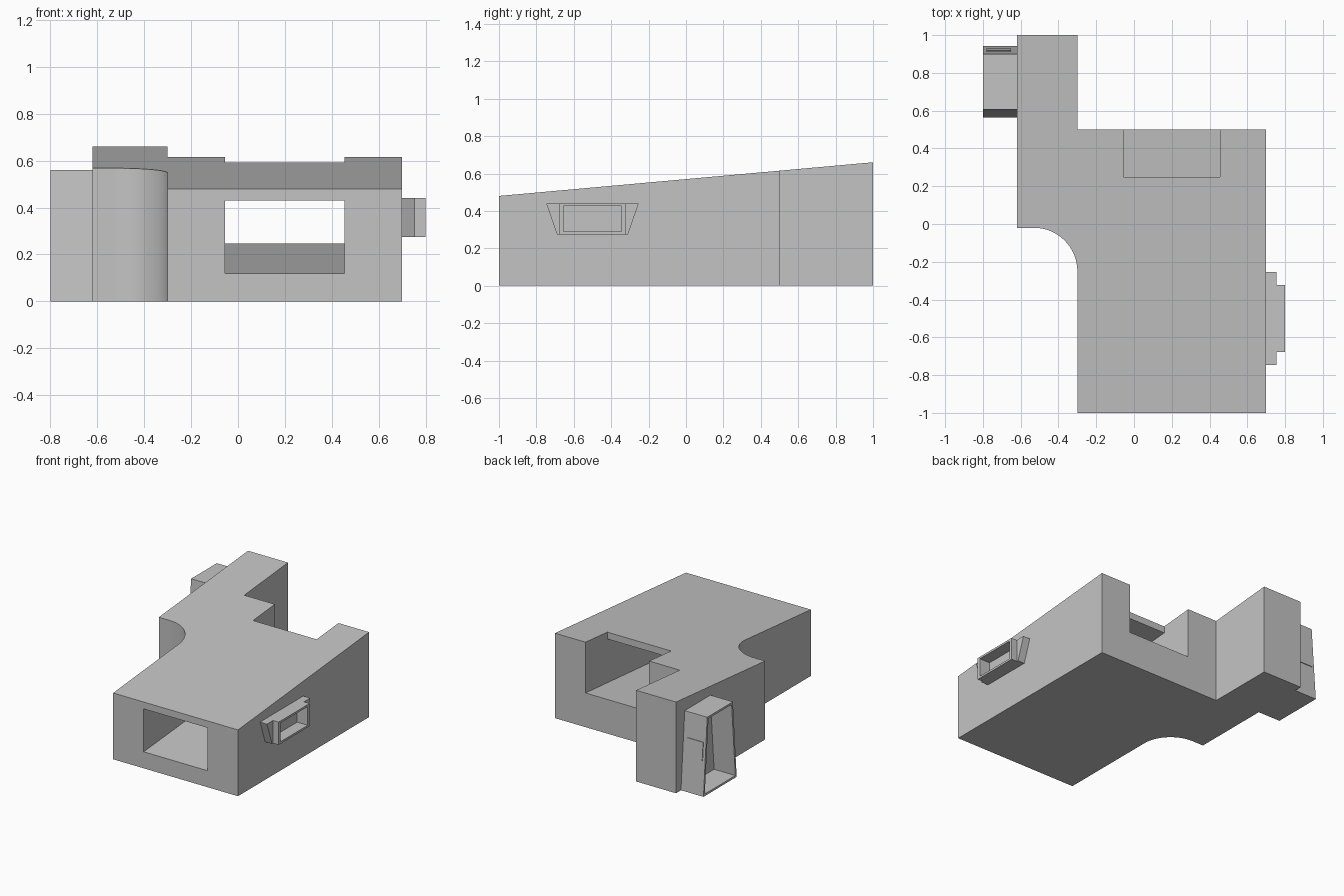
import bpy, bmesh, math
from mathutils import Vector

if "Cube" in bpy.data.objects:
    bpy.data.objects.remove(bpy.data.objects["Cube"], do_unlink=True)

grey = bpy.data.materials.new("plain grey")
grey.use_nodes = True
colour = (0.55, 0.55, 0.55, 1)
grey.diffuse_color = colour
grey.node_tree.nodes["Principled BSDF"].inputs["Base Color"].default_value = colour


def prism(name, profile, axis, low, high):
    """Extrude a 2D profile along x (profile in y, z) or z (profile in x, y)."""
    def place(p, t):
        return Vector((t, *p)) if axis == "x" else Vector((*p, t))
    bm = bmesh.new()
    face = bm.faces.new([bm.verts.new(place(p, low)) for p in profile])
    result = bmesh.ops.extrude_face_region(bm, geom=[face])
    shift = place((0, 0), high - low)
    for item in result["geom"]:
        if isinstance(item, bmesh.types.BMVert):
            item.co += shift
    bmesh.ops.recalc_face_normals(bm, faces=bm.faces)
    mesh = bpy.data.meshes.new(name)
    bm.to_mesh(mesh)
    bm.free()
    mesh.materials.append(grey)
    obj = bpy.data.objects.new(name, mesh)
    bpy.context.collection.objects.link(obj)
    return obj


def activate(obj):
    bpy.ops.object.select_all(action="DESELECT")
    obj.select_set(True)
    bpy.context.view_layer.objects.active = obj


def cut(obj, cutter):
    """Subtract the cutter from the object and discard it."""
    cutter.hide_render = True
    mod = obj.modifiers.new("cut", "BOOLEAN")
    mod.operation = "DIFFERENCE"
    mod.solver = "EXACT"
    mod.object = cutter
    activate(obj)
    bpy.ops.object.modifier_apply(modifier=mod.name)
    bpy.data.objects.remove(cutter, do_unlink=True)


def trapezoid(centre, bottom, top, z0, z1):
    """Symmetric y-z profile from half widths at the bottom and top."""
    return [(centre - bottom, z0), (centre + bottom, z0),
            (centre + top, z1), (centre - top, z1)]


# Body: plan outline with a rounded inner corner and a sloping top
radius = 0.23
arc = [(-0.53 + radius * math.sin(a), -0.25 + radius * math.cos(a))
       for a in (math.pi / 2 * i / 24 for i in range(25))]
outline = arc + [(-0.3, -1), (0.7, -1), (0.7, 0.5), (-0.3, 0.5),
                 (-0.3, 1), (-0.62, 1), (-0.62, -0.02)]
body = prism("body", outline, "z", 0, 1)
for v in body.data.vertices:
    if v.co.z > 0.5:
        v.co.z = 0.57 + 0.09 * v.co.y

# Sloping tunnel from the front, opening into a notch at the back
tunnel = [(-1.1, 0.111), (0.6, 0.256), (0.6, 0.9),
          (0.25, 0.9), (0.25, 0.543), (-1.1, 0.421)]
cut(body, prism("tunnel_cutter", tunnel, "x", -0.055, 0.455))
activate(body)
bpy.ops.object.shade_smooth_by_angle(angle=math.radians(30))

# Hollow tapered socket on the side of the arm, open outwards
socket = prism("side_socket", trapezoid(0.753, 0.19, 0.147, 0, 0.56),
               "x", -0.8, -0.615)
cut(socket, prism("socket_cutter", trapezoid(0.753, 0.175, 0.132, 0.015, 0.545),
                  "x", -0.85, -0.63))

# Small raised tab on the back of the socket
prism("socket_tab", [(0.91, 0.25), (0.929, 0.25), (0.919, 0.38), (0.9, 0.38)],
      "x", -0.78, -0.65)

# Clip on the other side: tapered wings with a narrower hollow nose
wings = prism("clip_wings", trapezoid(-0.5, 0.19, 0.247, 0.275, 0.44),
              "x", 0.69, 0.755)
nose = prism("clip_nose", trapezoid(-0.5, 0.177, 0.177, 0.275, 0.44),
             "x", 0.755, 0.8)
for part in (wings, nose):
    cut(part, prism("clip_cutter", trapezoid(-0.5, 0.155, 0.155, 0.29, 0.425),
                    "x", 0.715, 0.85))
